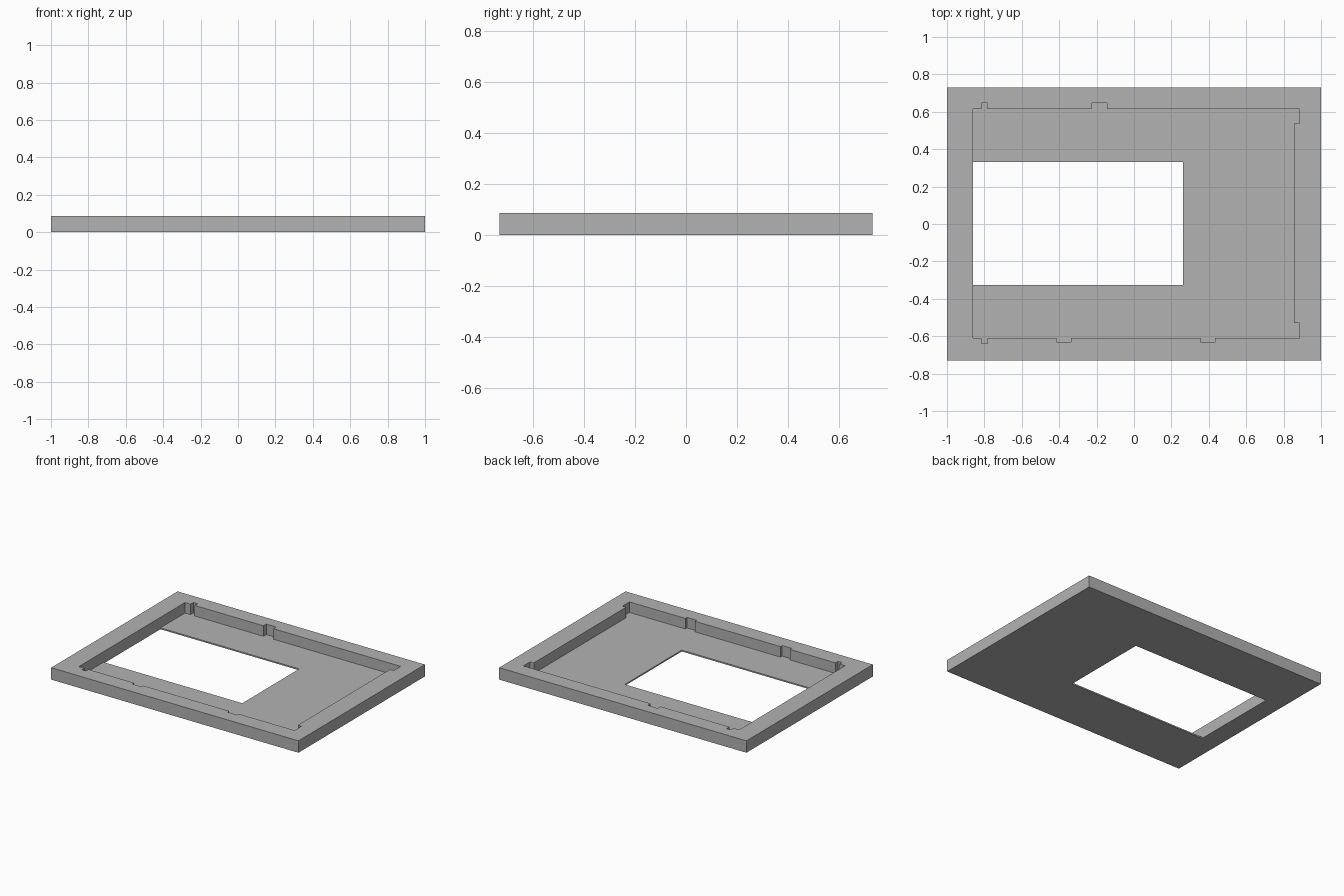
import bpy
import bmesh

cube = bpy.data.objects.get("Cube")
if cube:
    bpy.data.objects.remove(cube, do_unlink=True)

HALF_X, HALF_Y, HEIGHT, FLOOR = 1.0, 0.73, 0.087, 0.01
LEFT, RIGHT, FRONT, BACK = -0.86, 0.855, -0.61, 0.615

grey = bpy.data.materials.new("plain grey")
grey.use_nodes = True
colour = (0.448, 0.448, 0.448, 1)
grey.diffuse_color = colour
grey.node_tree.nodes["Principled BSDF"].inputs["Base Color"].default_value = colour


def prism(name, outline, z0, z1):
    """Extrude a counter-clockwise outline from z0 to z1."""
    bm = bmesh.new()
    base = bm.faces.new([bm.verts.new((x, y, z0)) for x, y in outline])
    top = bmesh.ops.extrude_face_region(bm, geom=[base], use_keep_orig=True)
    verts = [g for g in top["geom"] if isinstance(g, bmesh.types.BMVert)]
    bmesh.ops.translate(bm, verts=verts, vec=(0, 0, z1 - z0))
    bmesh.ops.recalc_face_normals(bm, faces=bm.faces)
    mesh = bpy.data.meshes.new(name)
    bm.to_mesh(mesh)
    bm.free()
    mesh.materials.append(grey)
    obj = bpy.data.objects.new(name, mesh)
    bpy.context.collection.objects.link(obj)
    return obj


def rect(x0, x1, y0, y1):
    return [(x0, y0), (x1, y0), (x1, y1), (x0, y1)]


def notch(x0, x1, wall, depth):
    """Four outline points that step out of a wall and back."""
    return [(x0, wall), (x0, depth), (x1, depth), (x1, wall)]


def cut(target, cutter):
    cutter.hide_render = True
    mod = target.modifiers.new("cut", "BOOLEAN")
    mod.operation = "DIFFERENCE"
    mod.solver = "EXACT"
    mod.object = cutter
    bpy.context.view_layer.objects.active = target
    bpy.ops.object.modifier_apply(modifier=mod.name)
    bpy.data.objects.remove(cutter, do_unlink=True)


# Outer slab
frame = prism("bezel_frame", rect(-HALF_X, HALF_X, -HALF_Y, HALF_Y), 0, HEIGHT)

# Recess outline: front notches, widened right corners, back notches
recess = [(LEFT, FRONT)]
for x0, x1, depth in ((-0.815, -0.782, -0.64), (-0.415, -0.337, -0.63), (0.355, 0.433, -0.63)):
    recess += notch(x0, x1, FRONT, depth)
corner = 0.885
recess += [(corner, FRONT), (corner, -0.53), (RIGHT, -0.53),
           (RIGHT, 0.537), (corner, 0.537), (corner, BACK)]
for x0, x1 in ((-0.145, -0.225), (-0.782, -0.815)):
    recess += notch(x0, x1, BACK, 0.648)
recess.append((LEFT, BACK))
cut(frame, prism("recess_cutter", recess, FLOOR, HEIGHT + 0.1))

# Display window through the floor, flush with the left recess wall
cut(frame, prism("window_cutter", rect(LEFT, 0.262, -0.325, 0.332), -0.1, FLOOR + 0.03))
